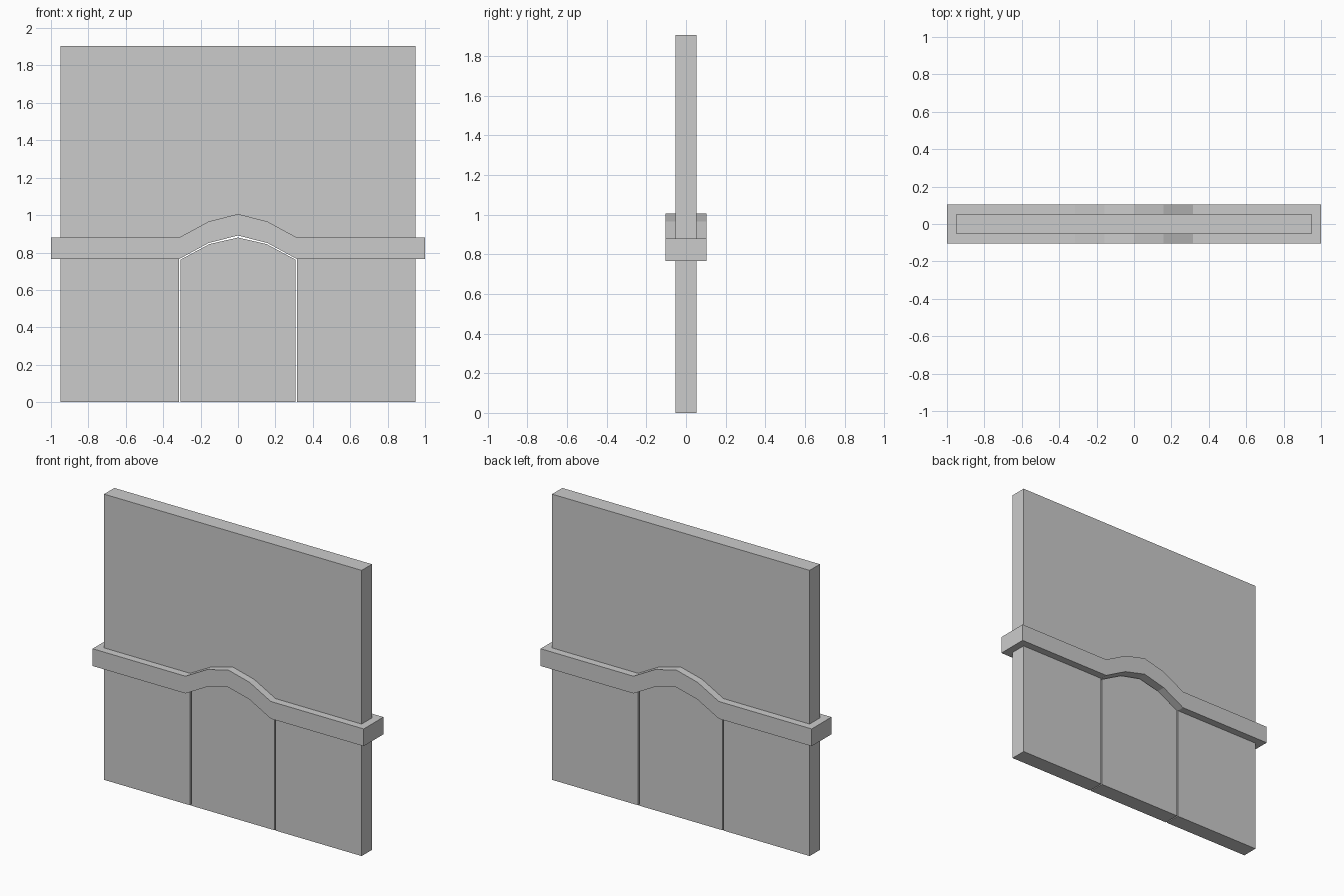
import bpy
import bmesh

if "Cube" in bpy.data.objects:
    bpy.data.objects.remove(bpy.data.objects["Cube"])


def mirrored(half):
    """Mirror a right-hand outline, running from the centre outwards, across x = 0."""
    left = [(-x, z) for x, z in reversed(half) if x > 0]
    return left + half


def extrude_outline(name, outline, half_depth):
    """Extrude an x-z outline symmetrically along y."""
    bm = bmesh.new()
    face = bm.faces.new([bm.verts.new((x, -half_depth, z)) for x, z in outline])
    result = bmesh.ops.extrude_face_region(bm, geom=[face])
    verts = [v for v in result["geom"] if isinstance(v, bmesh.types.BMVert)]
    bmesh.ops.translate(bm, verts=verts, vec=(0, 2 * half_depth, 0))
    bmesh.ops.recalc_face_normals(bm, faces=bm.faces)
    mesh = bpy.data.meshes.new(name)
    bm.to_mesh(mesh)
    bm.free()
    obj = bpy.data.objects.new(name, mesh)
    bpy.context.collection.objects.link(obj)
    return obj


WALL_X, WALL_TOP, WALL_HALF = 0.95, 1.905, 0.054
BAND_X, BAND_HALF, BAND_H = 1.0, 0.104, 0.115

# Faceted arch, from crown to springing
arch = [(0, 0.891), (0.157, 0.851), (0.315, 0.765)]


def raised(points, dz):
    return [(x, z + dz) for x, z in points]


# Wall with arched doorway; its arch edge is buried inside the band
opening = mirrored(raised(arch, 0.03) + [(0.315, 0)])
wall = opening + [(WALL_X, 0), (WALL_X, WALL_TOP), (-WALL_X, WALL_TOP), (-WALL_X, 0)]
extrude_outline("wall", wall, WALL_HALF)

# Moulding band that rises over the doorway
lower = mirrored(arch + [(BAND_X, 0.765)])
extrude_outline("arched_band", lower + raised(lower, BAND_H)[::-1], BAND_HALF)

# Door panel with a narrow clearance gap
door = mirrored([(0, 0.88), (0.153, 0.845), (0.307, 0.762), (0.307, 0)])
extrude_outline("door_panel", door, WALL_HALF)
